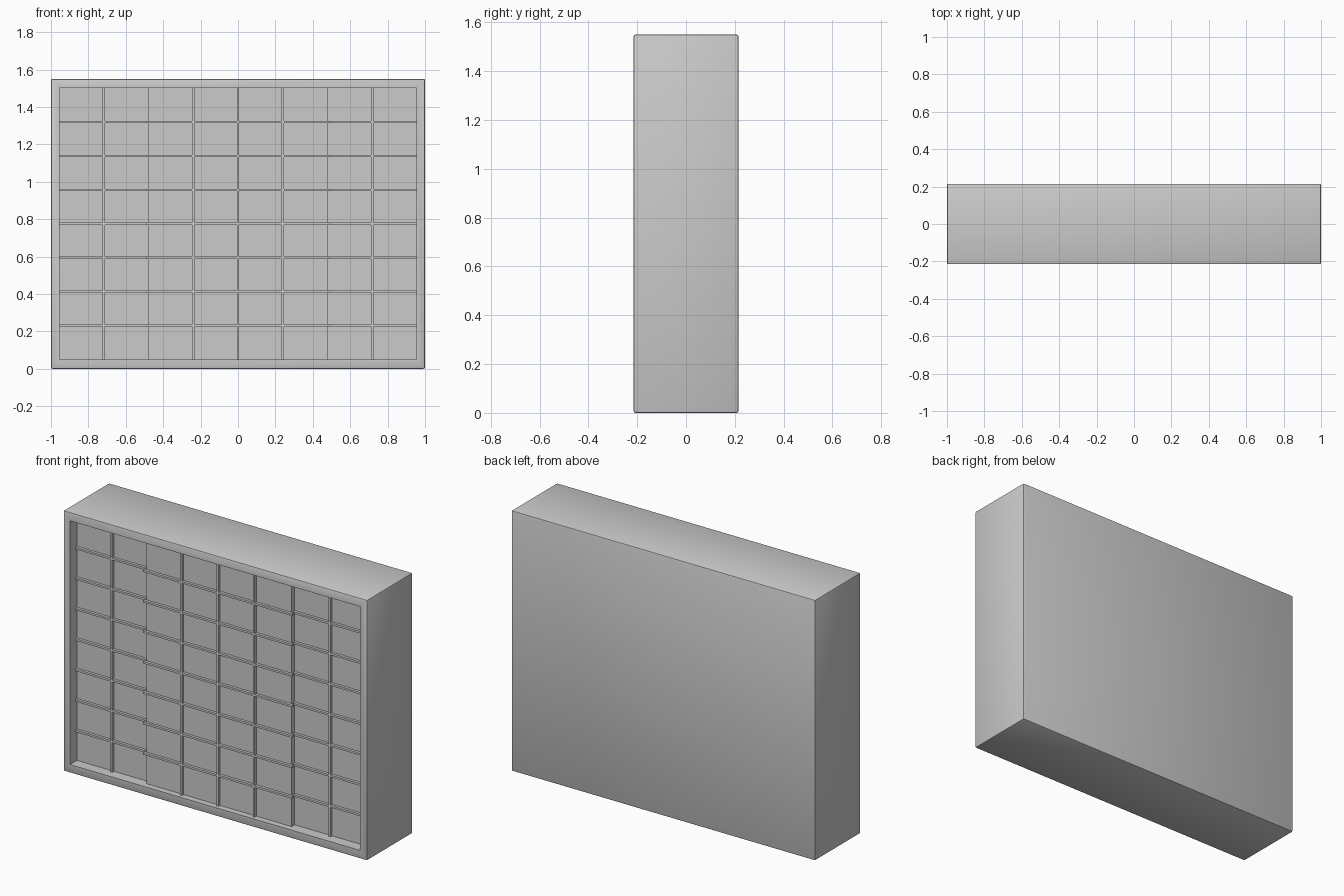
import bpy, bmesh
from mathutils import Vector

if "Cube" in bpy.data.objects:
    bpy.data.objects.remove(bpy.data.objects["Cube"])

W, D, H = 2.0, 0.43, 1.55
FRONT = -D / 2
IX, Z0, Z1 = 0.955, 0.05, 1.50      # recess opening
WING_Y = FRONT + 0.065              # outer door plane
MID_Y = FRONT + 0.037               # centre door plane
BAR, RISE = 0.012, 0.016            # divider width and projection


def finish(name, bm):
    bmesh.ops.recalc_face_normals(bm, faces=bm.faces)
    me = bpy.data.meshes.new(name)
    bm.to_mesh(me)
    bm.free()
    ob = bpy.data.objects.new(name, me)
    bpy.context.collection.objects.link(ob)
    return ob


def box(name, x0, x1, y0, y1, z0, z1):
    bm = bmesh.new()
    bmesh.ops.create_cube(bm, size=1)
    for v in bm.verts:
        v.co = Vector(((x0 + x1) / 2 + v.co.x * (x1 - x0),
                       (y0 + y1) / 2 + v.co.y * (y1 - y0),
                       (z0 + z1) / 2 + v.co.z * (z1 - z0)))
    return finish(name, bm)


# Cabinet body: softened box with the front pushed in
bm = bmesh.new()
bmesh.ops.create_cube(bm, size=1)
for v in bm.verts:
    v.co = Vector((v.co.x * W, v.co.y * D, (v.co.z + 0.5) * H))
bmesh.ops.bevel(bm, geom=bm.edges[:], offset=0.008, segments=2, profile=0.5,
                affect='EDGES')
front = min(bm.faces, key=lambda f: f.calc_center_median().y)
bmesh.ops.inset_region(bm, faces=[front], thickness=0.037)
for v in front.verts:
    v.co.x = IX if v.co.x > 0 else -IX
    v.co.z = Z1 if v.co.z > H / 2 else Z0
back = bmesh.ops.extrude_face_region(bm, geom=[front])
bmesh.ops.translate(bm, vec=(0, WING_Y - FRONT, 0),
                    verts=[g for g in back['geom'] if isinstance(g, bmesh.types.BMVert)])
if front.is_valid:
    bm.faces.remove(front)
body = finish("cabinet_body", bm)
bpy.context.view_layer.objects.active = body
body.select_set(True)
bpy.ops.object.shade_smooth_by_angle()

# Raised centre block of doors
box("centre_doors", -0.478, 0.478, MID_Y, WING_Y + 0.005, Z0, Z1)

# Horizontal dividers between the rows
for i in range(1, 8):
    z = Z0 + (Z1 - Z0) * i / 8
    za, zb = z - BAR / 2, z + BAR / 2
    box(f"centre_row_divider_{i}", -0.49, 0.49, MID_Y - RISE, MID_Y + 0.003, za, zb)
    for side, xa, xb in (("left", -IX, -0.478), ("right", 0.478, IX)):
        box(f"{side}_row_divider_{i}", xa, xb, WING_Y - RISE, WING_Y + 0.003, za, zb)

# Vertical dividers between the columns
for i, x in enumerate((-0.718, -0.239, 0, 0.239, 0.718)):
    y = MID_Y if abs(x) < 0.4 else WING_Y
    box(f"column_divider_{i}", x - BAR / 2, x + BAR / 2, y - RISE, y + 0.003, Z0, Z1)
